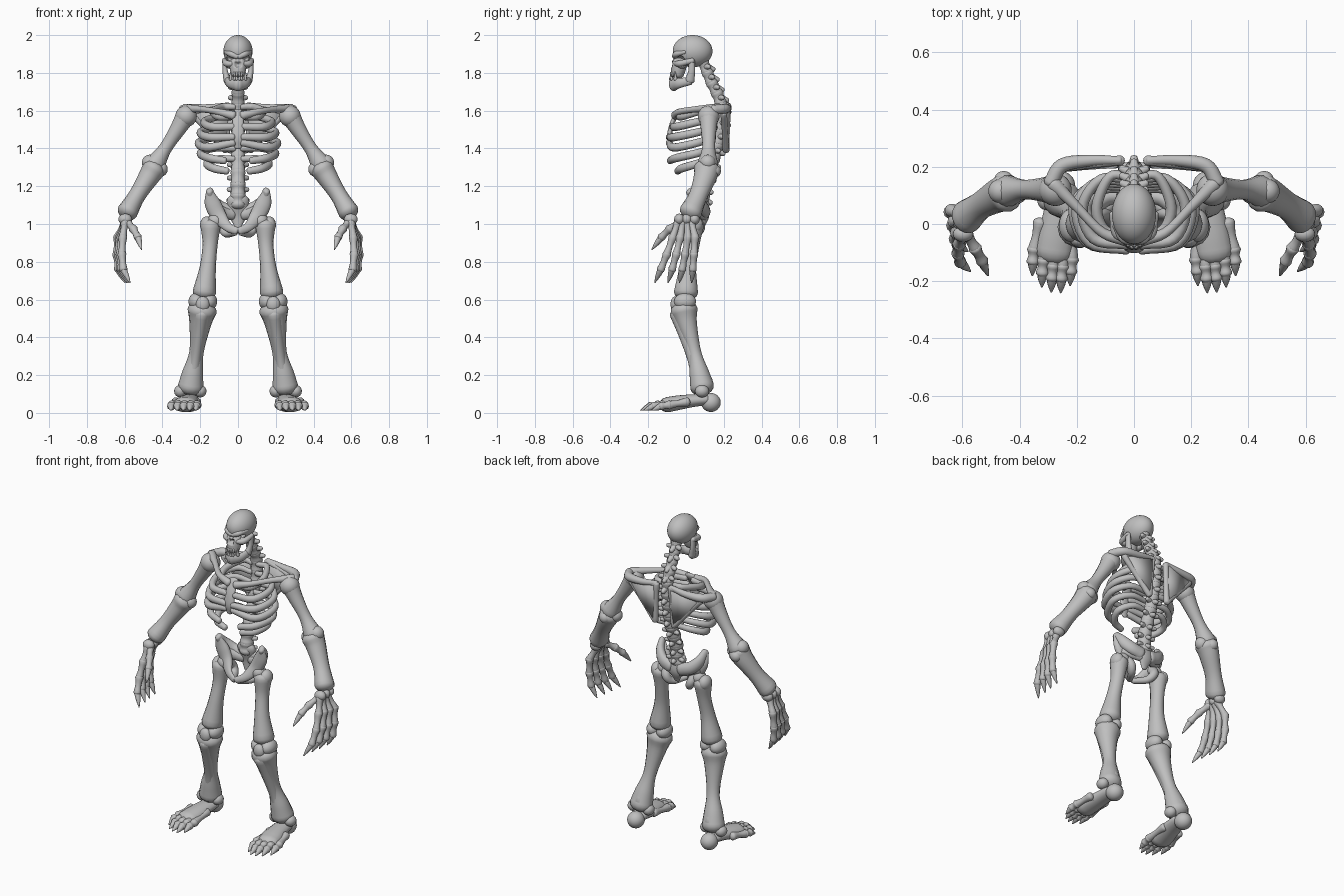
import bpy, bmesh, math
from mathutils import Vector, Matrix

default_cube = bpy.data.objects.get("Cube")
if default_cube:
    bpy.data.objects.remove(default_cube)

bone_grey = bpy.data.materials.new("bone_grey")
bone_grey.use_nodes = True
colour = (.52, .52, .52, 1)
bone_grey.diffuse_color = colour
bone_grey.node_tree.nodes["Principled BSDF"].inputs["Base Color"].default_value = colour

FRONT_BACK, UPWARD, SIDEWAYS = Vector((0, 1, 0)), Vector((0, 0, 1)), Vector((1, 0, 0))


def finish(name, bm, mirror):
    """Turn a bmesh into a smooth object, mirrored to the other side if wanted."""
    bmesh.ops.recalc_face_normals(bm, faces=bm.faces)
    for face in bm.faces:
        face.smooth = True
    mesh = bpy.data.meshes.new(name)
    bm.to_mesh(mesh)
    bm.free()
    mesh.materials.append(bone_grey)
    obj = bpy.data.objects.new(name, mesh)
    bpy.context.scene.collection.objects.link(obj)
    if mirror:
        obj.modifiers.new("both_sides", 'MIRROR').use_axis[0] = True
    return obj


def smooth_path(points, steps):
    """Catmull-Rom samples through the points."""
    points = [Vector(p) for p in points]
    padded = [points[0] * 2 - points[1]] + points + [points[-1] * 2 - points[-2]]
    samples = []
    for a, b, c, d in zip(padded, padded[1:], padded[2:], padded[3:]):
        for k in range(steps):
            t = k / steps
            samples.append((b * 2 + (c - a) * t + (a * 2 - b * 5 + c * 4 - d) * t * t
                            + (b * 3 - a - c * 3 + d) * t * t * t) / 2)
    return samples + [points[-1]]


def bone(name, points, radii, flat=1, up=FRONT_BACK, mirror=True, sides=14, steps=5):
    """Round-ended tube along a path; flat scales it along the up direction."""
    samples = smooth_path([(*p, r) for p, r in zip(points, radii)], steps)
    rings = [(s.xyz, max(s.w, .002)) for s in samples]
    tangents = [(rings[min(i + 1, len(rings) - 1)][0] - rings[max(i - 1, 0)][0]).normalized()
                for i in range(len(rings))]
    for end, sign in ((0, -1), (-1, 1)):
        centre, radius = rings[end]
        tangent = tangents[end]
        for angle in (.4, .8, 1.2, 1.5):
            cap = (centre + tangent * sign * radius * .7 * math.sin(angle), radius * math.cos(angle))
            place = 0 if sign < 0 else len(rings)
            rings.insert(place, cap)
            tangents.insert(place, tangent)
    bm = bmesh.new()
    loops = []
    for (centre, radius), tangent in zip(rings, tangents):
        side = tangent.cross(up).normalized()
        normal = side.cross(tangent)
        turn = [math.tau * k / sides for k in range(sides)]
        loops.append([bm.verts.new(centre + side * radius * math.cos(a)
                                   + normal * radius * flat * math.sin(a)) for a in turn])
    for low, high in zip(loops, loops[1:]):
        for k in range(sides):
            n = (k + 1) % sides
            bm.faces.new((low[k], low[n], high[n], high[k]))
    bm.faces.new(loops[0])
    bm.faces.new(loops[-1])
    return finish(name, bm, mirror)


def ball(name, centre, size, mirror=True, detail=16):
    bm = bmesh.new()
    size = size if isinstance(size, tuple) else (size,) * 3
    bmesh.ops.create_uvsphere(bm, u_segments=detail * 2, v_segments=detail, radius=1,
                              matrix=Matrix.Translation(centre) @ Matrix.Diagonal((*size, 1)))
    return finish(name, bm, mirror)


def dent(obj, centre, size, depth):
    """Push the front surface inward around a hollow."""
    for vertex in obj.data.vertices:
        for mirror_sign in (-1, 1):
            dx = (vertex.co.x * mirror_sign - centre[0]) / size[0]
            dz = (vertex.co.z - centre[1] - (vertex.co.x * mirror_sign - centre[0]) * .3) / size[1]
            away = dx * dx + dz * dz
            if away < 1 and vertex.co.y < 0:
                vertex.co.y += depth * (1 - away * away)


def digit(name, joints, thick, up=FRONT_BACK):
    """Chain of knuckled bones ending in a claw."""
    for n, (start, end) in enumerate(zip(joints, joints[1:])):
        middle = (Vector(start) + Vector(end)) / 2
        last = n == len(joints) - 2
        shape = (thick * .85, thick * .6, .003) if last else (thick * 1.08, thick * .78, thick)
        bone(f"{name}_bone_{n}", (start, middle, end), shape, 1, up, sides=10, steps=3)


# Skull
cranium = ball("cranium", (0, .035, 1.915), (.077, .105, .085), mirror=False, detail=40)
dent(cranium, (.034, 1.874), (.026, .018), .045)
upper_jaw = bone("upper_jaw", ((0, -.035, 1.85), (0, -.04, 1.82), (0, -.045, 1.795)),
                 (.046, .043, .038), .9, mirror=False, sides=40, steps=9)
dent(upper_jaw, (.008, 1.845), (.011, .018), .025)
bone("brow", ((.006, -.06, 1.886), (.038, -.05, 1.9), (.066, -.006, 1.91)), (.014, .016, .01), up=UPWARD)
bone("cheekbone", ((.03, -.052, 1.848), (.062, -.03, 1.85), (.072, .035, 1.865)), (.014, .017, .014), up=UPWARD)
ball("cheek", (.045, -.022, 1.845), (.024, .028, .022))
bone("jaw_branch", ((.069, .03, 1.865), (.068, .03, 1.81), (.057, .02, 1.76)), (.013, .014, .02), 1.3)
bone("jaw_body", ((.058, .022, 1.758), (.043, -.035, 1.746), (0, -.066, 1.74)), (.016, .019, .027), 1.4, UPWARD)
for n, x in enumerate((.007, .019, .03)):
    y = -.078 + n * n * .006
    bone(f"upper_tooth_{n}", ((x, y, 1.8), (x, y, 1.785)), (.008, .006), sides=8)
    bone(f"lower_tooth_{n}", ((x, y - .004, 1.765), (x, y - .004, 1.778)), (.008, .006), sides=8)
bone("tusk", ((.038, -.055, 1.765), (.04, -.058, 1.805)), (.01, .003), sides=8)

# Spine
spine_curve = smooth_path(((0, .09, 1.86), (0, .135, 1.75), (0, .185, 1.64), (0, .18, 1.5),
                           (0, .145, 1.35), (0, .095, 1.21), (0, .085, 1.1)), 2)
for n, (low, high) in enumerate(zip(spine_curve, spine_curve[1:])):
    middle, span = (low + high) / 2, (high - low) * .42
    size = .032 + n * .0009
    bone(f"vertebra_{n}", (middle - span, middle, middle + span), (size, size * .86, size), mirror=False, steps=3)
    bone(f"back_spike_{n}", (middle, middle + Vector((0, .045, -.015))), (.026, .013), 1, SIDEWAYS, False, 8, 2)
    bone(f"side_spike_{n}", (middle, middle + Vector((size + .01, .02, 0))), (.022, .012), sides=8, steps=2)
bone("sacrum", ((0, .085, 1.12), (0, .1, 1.05), (0, .09, .99)), (.06, .05, .02), .5, mirror=False)

# Rib cage
bone("breastbone", ((0, -.045, 1.585), (0, -.075, 1.53), (0, -.088, 1.46), (0, -.085, 1.41)),
     (.036, .03, .034, .02), .4, mirror=False)
rib_sizes = ((.13, -.035), (.18, -.072), (.2, -.09), (.21, -.09), (.2, -.07), (.165, -.03))
for n, (width, front) in enumerate(rib_sizes):
    back = 1.62 - n * .055
    drop = back - .05
    spine_side = .165 - n * .009
    path = [(.02, spine_side, back), (width * .65, spine_side, back),
            (width, .06, back - .025), (width * .78, front * .7, drop)]
    path.append((.025, front, max(drop, 1.43)) if n < 4 else (width * .35, front - .015, drop - .015))
    bone(f"rib_{n}", path, (.014, .017, .019, .02, .017), 1.1, UPWARD, sides=12)

# Shoulder girdle
bone("collarbone", ((.025, -.055, 1.575), (.11, -.03, 1.595), (.2, .06, 1.608), (.28, .14, 1.61)),
     (.024, .017, .017, .026), up=UPWARD)
corners = [Vector(c) for c in ((.05, .222, 1.625), (.24, .2, 1.585), (.065, .212, 1.39))]
bm = bmesh.new()
bm.faces.new([bm.verts.new(c) for c in corners])
plate = finish("shoulder_blade", bm, True)
thickness = plate.modifiers.new("thickness", 'SOLIDIFY')
thickness.thickness, thickness.offset = .032, 0
for n in range(3):
    start, end = corners[n], corners[(n + 1) % 3]
    bone(f"shoulder_blade_edge_{n}", (start, (start + end) / 2, end), (.018, .016, .018))
bone("shoulder_blade_ridge", ((.05, .222, 1.63), (.15, .222, 1.615), (.25, .205, 1.61), (.29, .145, 1.605)),
     (.014, .02, .025, .026), up=UPWARD)

# Arms
ball("shoulder_joint", (.275, .12, 1.57), .057)
bone("upper_arm", ((.275, .12, 1.575), (.32, .12, 1.5), (.385, .12, 1.4), (.44, .115, 1.315)),
     (.054, .042, .035, .056))
ball("elbow_inner", (.412, .11, 1.29), .04)
ball("elbow_outer", (.467, .115, 1.325), .042)
bone("forearm", ((.447, .11, 1.29), (.475, .1, 1.245), (.535, .065, 1.15), (.585, .025, 1.065)),
     (.063, .055, .045, .055), 1.1)
ball("elbow_point", (.455, .15, 1.28), .035)
for n, y in enumerate((-.035, .005, .045)):
    ball(f"wrist_bone_{n}", (.597, y, 1.025), (.036, .028, .03), detail=10)

# Hands
for n, (knuckle, tip) in enumerate(((-.07, -.165), (-.03, -.095), (.01, -.035), (.048, .03))):
    reach = (tip - knuckle) / 3
    curl = n * .009
    digit(f"finger_{n}", ((.598, knuckle * .6, 1.01), (.61 + curl, knuckle, .93), (.615 + curl, knuckle + reach, .84),
                          (.607 + curl, tip - reach, .76), (.572 + curl, tip, .69)), .022)
digit("thumb", ((.585, -.035, 1.01), (.555, -.085, .975), (.53, -.13, .93), (.51, -.18, .865)), .022, SIDEWAYS)

# Pelvis
bone("hip_wing", ((.152, .02, 1.175), (.135, .035, 1.11), (.1, .03, 1.04), (.055, -.01, .985), (.012, -.03, .965)),
     (.018, .042, .04, .025, .02), .6)
bone("hip_crest", ((.15, .02, 1.175), (.135, .06, 1.125), (.095, .09, 1.085), (.035, .1, 1.065)),
     (.018, .026, .029, .03), 1.3, UPWARD)
bone("hip_back", ((.115, .045, 1.07), (.075, .075, 1.06), (.03, .095, 1.05)), (.03, .026, .026), 1.2, UPWARD)
bone("sit_bone", ((.1, .04, 1.03), (.085, .075, .985), (.06, .05, .95), (.015, -.02, .955)),
     (.03, .026, .022, .016), up=SIDEWAYS)

# Legs
ball("hip_joint", (.12, .04, 1.015), .042)
ball("hip_knob", (.165, .045, .995), (.036, .045, .045))
bone("thigh", ((.145, .04, .99), (.148, .03, .89), (.16, .01, .77), (.178, 0, .64)), (.053, .04, .043, .062), 1.05)
for side, x in (("inner", .152), ("outer", .22)):
    ball(f"knee_{side}", (x, -.005, .59), (.042, .058, .045))
ball("kneecap", (.187, -.056, .575), (.036, .026, .042))
bone("shin", ((.19, -.01, .54), (.2, .005, .47), (.22, .045, .32), (.24, .07, .21), (.25, .085, .14)),
     (.078, .058, .038, .056, .068), .95)
bone("shin_ridge", ((.19, -.03, .53), (.205, .005, .42), (.225, .05, .28), (.245, .085, .16)),
     (.045, .036, .032, .045), 1.3)
for side, x in (("inner", .2), ("outer", .305)):
    ball(f"ankle_{side}", (x, .085, .115), (.033, .037, .033))

# Feet
ball("heel", (.255, .132, .055), (.05, .052, .05))
bone("instep", ((.255, .1, .07), (.262, .03, .064), (.272, -.04, .054), (.28, -.095, .044)),
     (.05, .056, .063, .066), .62, UPWARD)
for n, tip in enumerate((-.215, -.24, -.238, -.22, -.18)):
    x = .217 + n * .033
    base = (.22 + n * .027, .005, .058)
    digit(f"toe_{n}", (base, (x, tip + .09, .042), (x + .004, tip + .05, .036), (x + .006, tip, .014)),
          .023, UPWARD)
